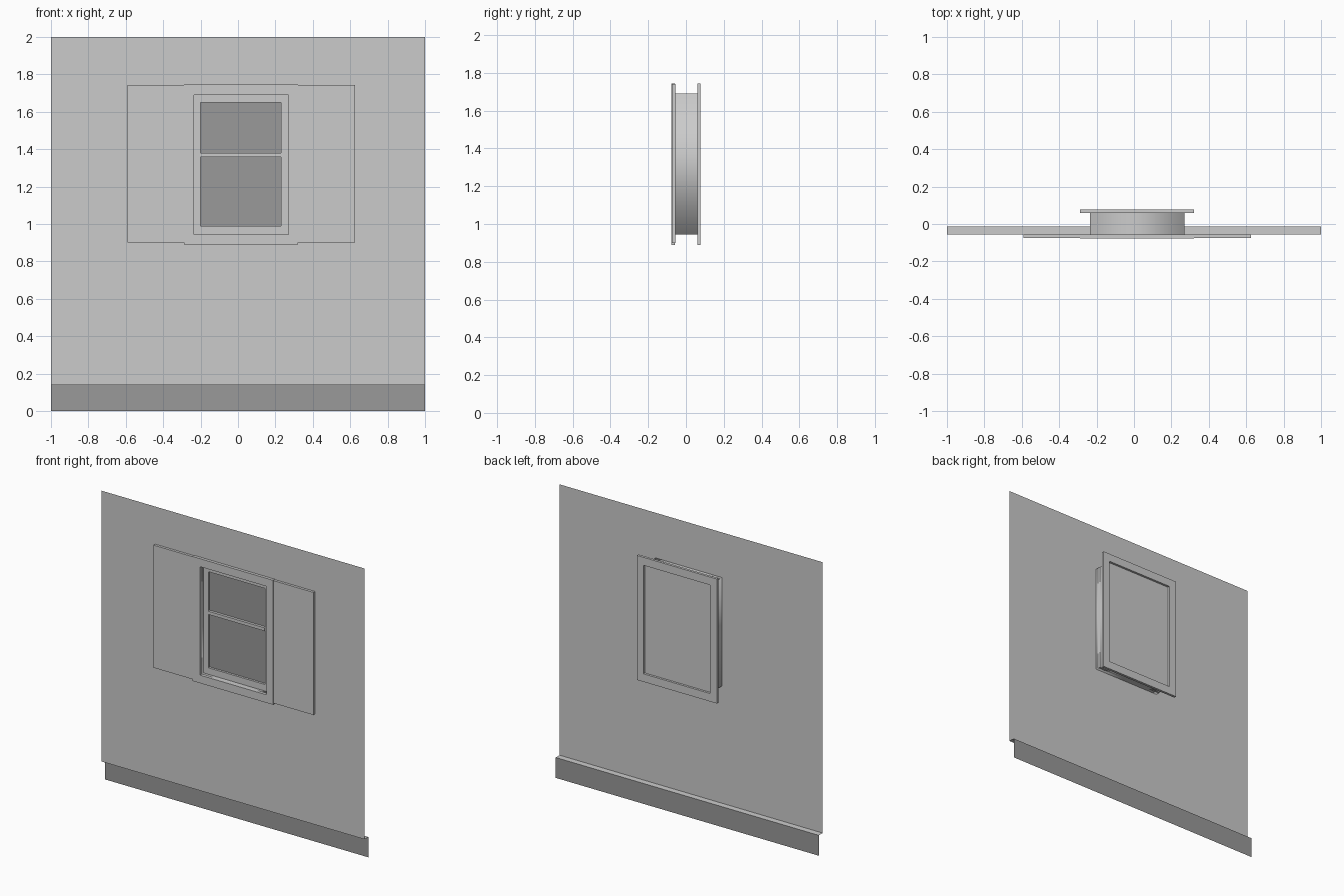
import bpy
import bmesh

if "Cube" in bpy.data.objects:
    bpy.data.objects.remove(bpy.data.objects["Cube"], do_unlink=True)


def material(name, value):
    mat = bpy.data.materials.new(name)
    mat.use_nodes = True
    colour = (value, value, value, 1)
    mat.diffuse_color = colour
    mat.node_tree.nodes["Principled BSDF"].inputs["Base Color"].default_value = colour
    return mat


light = material("light grey", 0.6)
dark = material("dark grey", 0.32)


def finish(name, bm, mat, smooth=False):
    mesh = bpy.data.meshes.new(name)
    for face in bm.faces:
        face.smooth = smooth
    bm.to_mesh(mesh)
    bm.free()
    mesh.materials.append(mat)
    obj = bpy.data.objects.new(name, mesh)
    bpy.context.collection.objects.link(obj)
    return obj


def loft(name, loops, mat, closed=False, smooth=False):
    """Join rectangles, each (x0, x1, z0, z1) at a depth y, into a skin."""
    bm = bmesh.new()
    rows = []
    for (x0, x1, z0, z1), y in loops:
        corners = [(x0, z0), (x1, z0), (x1, z1), (x0, z1)]
        rows.append([bm.verts.new((x, y, z)) for x, z in corners])
    pairs = list(zip(rows, rows[1:]))
    if closed:
        pairs.append((rows[-1], rows[0]))
    for a, b in pairs:
        for i in range(4):
            j = (i + 1) % 4
            bm.faces.new((a[i], a[j], b[j], b[i]))
    return finish(name, bm, mat, smooth)


def frame(name, outer, inner, y0, y1):
    return loft(name, [(outer, y0), (inner, y0), (inner, y1), (outer, y1)], light, closed=True)


def box(name, rect, y0, y1, mat):
    x0, x1, z0, z1 = rect
    bm = bmesh.new()
    bmesh.ops.create_cube(bm, size=1)
    bmesh.ops.scale(bm, vec=(x1 - x0, y1 - y0, z1 - z0), verts=bm.verts)
    bmesh.ops.translate(bm, vec=((x0 + x1) / 2, (y0 + y1) / 2, (z0 + z1) / 2), verts=bm.verts)
    return finish(name, bm, mat)


def sheet(name, points, mat):
    bm = bmesh.new()
    bm.faces.new([bm.verts.new(p) for p in points])
    return finish(name, bm, mat)


wall_y, base_y, base_z = -0.056, -0.014, 0.14
casing = (-0.29, 0.32, 0.89, 1.745)
opening = (-0.235, 0.27, 0.945, 1.69)
pane = (-0.2, 0.23, 0.99, 1.65)

# Thin wall with a window hole, set forward of the foundation strip
loft("wall", [((-1, 1, base_z, 2), wall_y), ((-0.235, 0.3, 0.945, 1.69), wall_y)], light)
sheet("wall_ledge", [(-1, wall_y, base_z), (1, wall_y, base_z),
                     (1, base_y, base_z), (-1, base_y, base_z)], light)
sheet("foundation", [(-1, base_y, 0), (1, base_y, 0),
                     (1, base_y, base_z), (-1, base_y, base_z)], dark)

# Window casings on both sides and the lining between them
frame("front_casing", casing, opening, -0.077, -0.057)
frame("back_casing", casing, opening, 0.06, 0.077)
loft("window_lining", [(opening, -0.057), (opening, 0.06)], light, smooth=True)

# Sash, glass, meeting rail and the inner backing panel
frame("sash", opening, pane, -0.037, -0.02)
box("glass", pane, -0.022, -0.018, dark)
box("meeting_rail", (-0.2, 0.23, 1.358, 1.38), -0.04, -0.02, light)
box("back_panel", opening, 0.056, 0.062, light)

# Plain shutters beside the casing
for side, x0, x1 in (("right", -0.59, -0.29), ("left", 0.32, 0.625)):
    box(side + "_shutter", (x0, x1, 0.9, 1.742), -0.074, -0.0565, light)
